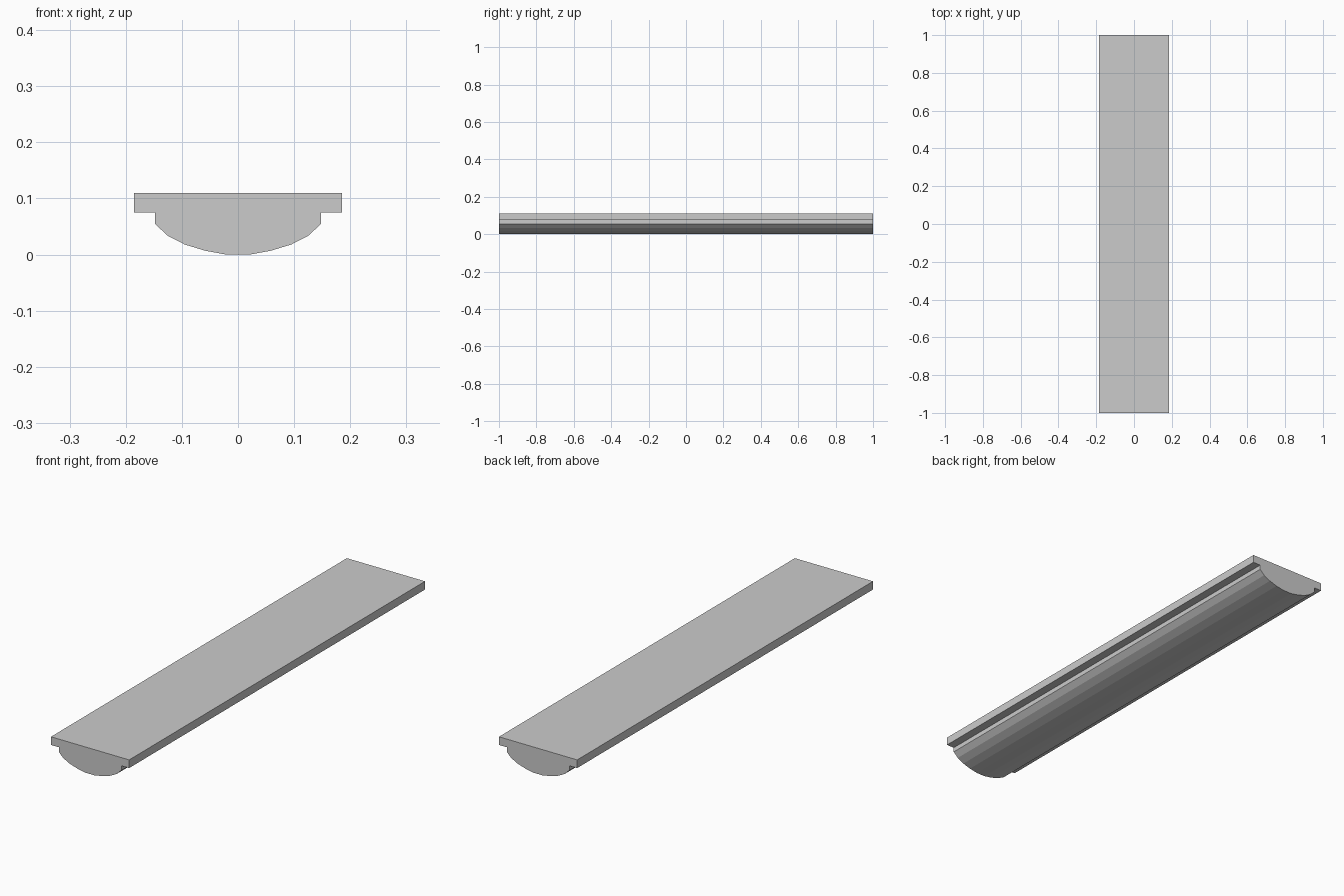
import bpy, bmesh

if "Cube" in bpy.data.objects:
    bpy.data.objects.remove(bpy.data.objects["Cube"])

# Right half of the cross-section (x, z), from bottom centre to top edge
half = [(0.021, 0.0), (0.059, 0.007), (0.095, 0.018), (0.126, 0.034),
        (0.148, 0.055), (0.148, 0.075), (0.185, 0.075), (0.185, 0.11)]
profile = half + [(-x, z) for x, z in reversed(half)]

# Moulding: the mirrored profile swept along y
bm = bmesh.new()
end = bm.faces.new([bm.verts.new((x, -1, z)) for x, z in profile])
swept = bmesh.ops.extrude_face_region(bm, geom=[end], use_keep_orig=True)
new_verts = [g for g in swept["geom"] if isinstance(g, bmesh.types.BMVert)]
bmesh.ops.translate(bm, verts=new_verts, vec=(0, 2, 0))
bmesh.ops.recalc_face_normals(bm, faces=bm.faces)

mesh = bpy.data.meshes.new("rounded_moulding")
bm.to_mesh(mesh)
bm.free()
bpy.context.collection.objects.link(bpy.data.objects.new("rounded_moulding", mesh))
